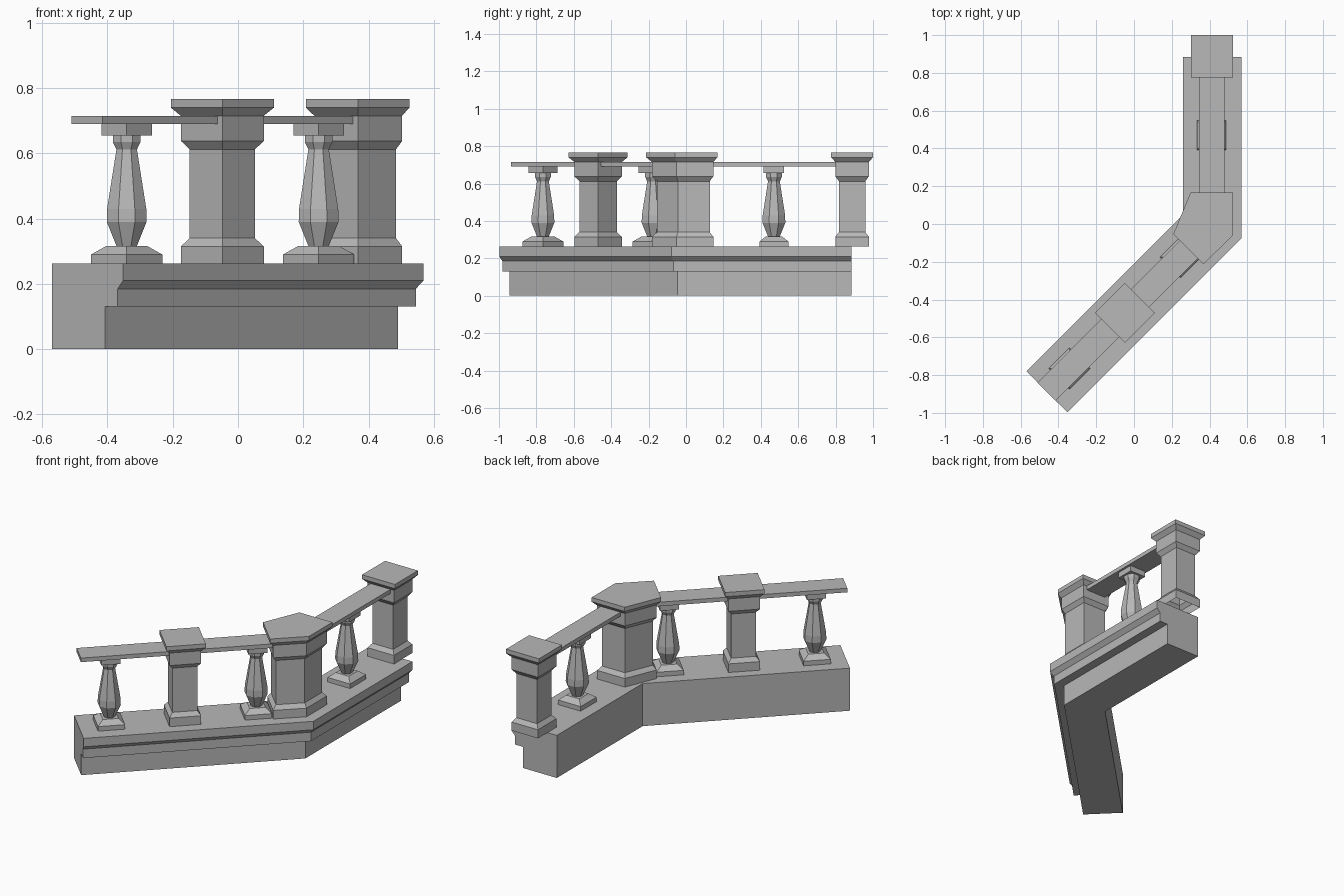
import bpy
import bmesh
import math
from mathutils import Vector

if "Cube" in bpy.data.objects:
    bpy.data.objects.remove(bpy.data.objects["Cube"], do_unlink=True)

stone = bpy.data.materials.new("grey stone")
stone.use_nodes = True
colour = (0.48, 0.48, 0.48, 1)
stone.diffuse_color = colour
stone.node_tree.nodes["Principled BSDF"].inputs["Base Color"].default_value = colour


def loft(name, rings, cap_start=True):
    """Skin a list of equal-length closed rings into one object."""
    bm = bmesh.new()
    rows = [[bm.verts.new(p) for p in ring] for ring in rings]
    n = len(rows[0])
    for a, b in zip(rows, rows[1:]):
        for i in range(n):
            j = (i + 1) % n
            bm.faces.new((a[i], a[j], b[j], b[i]))
    bm.faces.new(rows[-1])
    if cap_start:
        bm.faces.new(rows[0][::-1])
    bmesh.ops.recalc_face_normals(bm, faces=bm.faces)
    mesh = bpy.data.meshes.new(name)
    bm.to_mesh(mesh)
    bm.free()
    mesh.materials.append(stone)
    obj = bpy.data.objects.new(name, mesh)
    bpy.context.scene.collection.objects.link(obj)
    return obj


def polygon(centre, radius, sides, angle):
    """Regular plan outline whose first side faces the given angle."""
    step = math.tau / sides
    return [Vector((centre[0] + radius * math.cos(angle + step * (i + 0.5)),
                    centre[1] + radius * math.sin(angle + step * (i + 0.5))))
            for i in range(sides)]


def inset(outline, amount):
    """Move every side of a counter-clockwise outline inward."""
    result = []
    for i, p in enumerate(outline):
        d1 = (p - outline[i - 1]).normalized()
        d2 = (outline[(i + 1) % len(outline)] - p).normalized()
        n1, n2 = Vector((-d1.y, d1.x)), Vector((-d2.y, d2.x))
        result.append(p + (n1 + n2) * amount / (1 + n1.dot(n2)))
    return result


# The wall line: back edge points paired with their mitred outward direction
diag = math.sqrt(0.5)
mitre = math.tan(math.pi / 8)
WALL = [(Vector((-0.57, -0.78)), Vector((diag, -diag))),
        (Vector((0.26, 0.05)), Vector((1, -mitre))),
        (Vector((0.26, 0.885)), Vector((1, 0)))]


def sweep(name, profile):
    """Run an (outward, height) profile along the wall line."""
    loft(name, [[(*(p + m * d), z) for d, z in profile] for p, m in WALL])


# Plinth with stepped moulding on the outer side, and the handrail
sweep("plinth", [(0, 0), (0.23, 0), (0.23, 0.13), (0.285, 0.13),
                 (0.285, 0.185), (0.308, 0.21), (0.308, 0.262), (0, 0.262)])
sweep("handrail", [(0.084, 0.69), (0.219, 0.69), (0.219, 0.715), (0.084, 0.715)])

# Posts: cap outline inset by different amounts at each height
POST = [(0.022, 0.262), (0.022, 0.315), (0.041, 0.34), (0.041, 0.612),
        (0.022, 0.638), (0.022, 0.715), (0, 0.74), (0, 0.766)]


def post(name, outline):
    loft(name, [[(p.x, p.y, z) for p in inset(outline, t)] for t, z in POST],
         cap_start=False)


turn = math.pi / 4
post("middle_post", polygon((-0.048, -0.47), 0.158, 4, turn))
post("end_post", polygon((0.413, 0.888), 0.158, 4, 0))
post("corner_post", [Vector(p) for p in (
    (0.30, 0.168), (0.208, -0.054), (0.367, -0.213), (0.525, -0.06), (0.525, 0.168))])

# Balusters: square foot, eight-sided turned shaft, square top block
FOOT = [(0.109, 0.262), (0.109, 0.29), (0.063, 0.316)]
SHAFT = [(0.032, 0.312), (0.066, 0.39), (0.065, 0.43), (0.034, 0.612),
         (0.046, 0.635), (0.046, 0.657)]
BLOCK = [(0.077, 0.655), (0.077, 0.691)]


def baluster(name, centre, angle):
    for part, sides, profile in (("foot", 4, FOOT), ("shaft", 8, SHAFT), ("block", 4, BLOCK)):
        loft(f"{name}_{part}", [[(p.x, p.y, z) for p in polygon(centre, r, sides, angle)]
                                for r, z in profile])


baluster("first_baluster", (-0.341, -0.765), turn)
baluster("second_baluster", (0.247, -0.176), turn)
baluster("third_baluster", (0.411, 0.47), 0)
